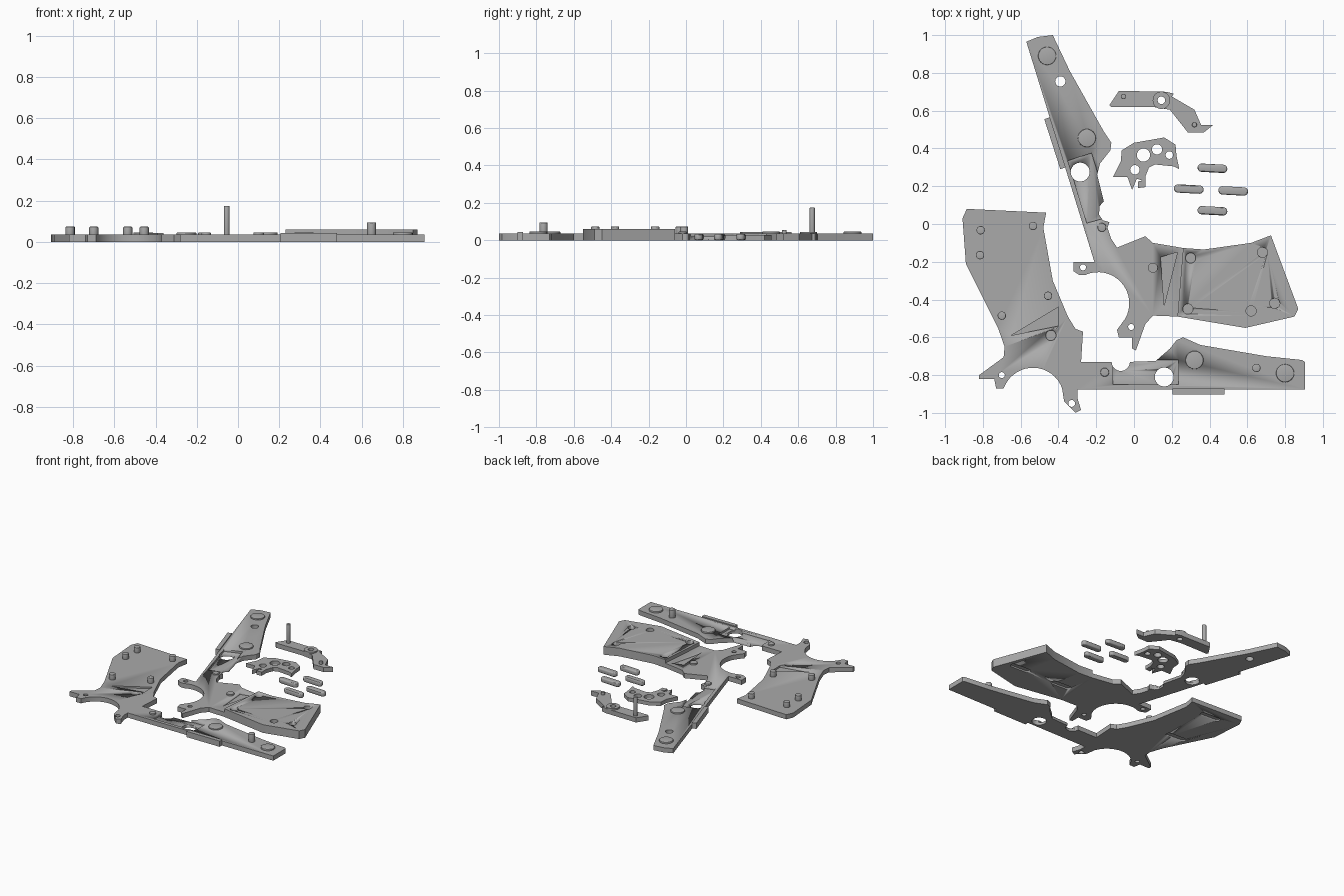
import bpy, math

if "Cube" in bpy.data.objects:
    bpy.data.objects.remove(bpy.data.objects["Cube"])

GREY = bpy.data.materials.new("grey plastic")
GREY.diffuse_color = (0.4, 0.4, 0.4, 1)
GREY.use_nodes = True
GREY.node_tree.nodes["Principled BSDF"].inputs["Base Color"].default_value = GREY.diffuse_color
T = 0.035  # plate thickness


def arc(cx, cy, r, a0, a1, n=16):
    return [(cx + r * math.cos(math.radians(a0 + (a1 - a0) * i / n)),
             cy + r * math.sin(math.radians(a0 + (a1 - a0) * i / n))) for i in range(n + 1)]


def circle(cx, cy, r, n=32):
    return arc(cx, cy, r, 0, 360, n)[:-1]


def capsule(cx, cy, length, r, tilt=0):
    h = length / 2 - r
    pts = arc(h, 0, r, -90, 90, 10) + arc(-h, 0, r, 90, 270, 10)
    c, s = math.cos(math.radians(tilt)), math.sin(math.radians(tilt))
    return [(cx + x * c - y * s, cy + x * s + y * c) for x, y in pts]


def slab(name, outline, z0, z1, holes=(), bevel=0):
    """Extruded flat outline with through holes."""
    cu = bpy.data.curves.new(name, 'CURVE')
    cu.dimensions = '2D'
    cu.fill_mode = 'BOTH'
    cu.extrude = (z1 - z0) / 2
    for loop in [outline, *holes]:
        sp = cu.splines.new('POLY')
        sp.points.add(len(loop) - 1)
        for p, (x, y) in zip(sp.points, loop):
            p.co = (x, y, 0, 1)
        sp.use_cyclic_u = True
    ob = bpy.data.objects.new(name, cu)
    ob.location.z = (z0 + z1) / 2
    bpy.context.collection.objects.link(ob)
    bpy.ops.object.select_all(action='DESELECT')
    ob.select_set(True)
    bpy.context.view_layer.objects.active = ob
    bpy.ops.object.convert(target='MESH')
    ob = bpy.context.object
    # weld the caps to the walls
    bpy.ops.object.mode_set(mode='EDIT')
    bpy.ops.mesh.select_all(action='SELECT')
    bpy.ops.mesh.remove_doubles(threshold=0.0001)
    bpy.ops.mesh.normals_make_consistent(inside=False)
    bpy.ops.mesh.dissolve_limited(angle_limit=0.001)
    bpy.ops.object.mode_set(mode='OBJECT')
    if bevel:
        m = ob.modifiers.new("bevel", 'BEVEL')
        m.width, m.segments, m.limit_method = bevel, 3, 'ANGLE'
        m.angle_limit = math.radians(50)
        bpy.ops.object.modifier_apply(modifier=m.name)
    ob.data.materials.clear()
    ob.data.materials.append(GREY)
    bpy.ops.object.shade_smooth_by_angle(angle=math.radians(30))
    return ob


def carve(ob, outline, z0, z1):
    """Cut a shallow pocket into a part."""
    cutter = slab("cutter", outline, z0, z1)
    cutter.hide_render = True
    bpy.context.view_layer.objects.active = ob
    m = ob.modifiers.new("pocket", 'BOOLEAN')
    m.operation, m.object, m.solver = 'DIFFERENCE', cutter, 'EXACT'
    bpy.ops.object.modifier_apply(modifier=m.name)
    bpy.data.objects.remove(cutter)


def pegs(name, spots, r, z1, bevel=0.004, z0=0.03):
    for x, y in spots:
        slab(name, circle(x, y, r, 24), z0, z1, bevel=bevel)


# left half shell: grip, guard arc and long barrel
left = slab("left_half", [
    (-.885, .08), (-.908, .03), (-.89, -.21), (-.72, -.55), (-.685, -.65), (-.69, -.705),
    (-.82, -.80), (-.82, -.82), (-.74, -.82), (-.73, -.87), (-.69, -.87)]
    + arc(-.535, -.925, .164, 155, 20) + [
    (-.37, -.94), (-.31, -1), (-.28, -.985), (-.30, -.92), (-.30, -.875),
    (.905, -.875), (.905, -.73), (.89, -.72), (.70, -.70), (.35, -.64), (.26, -.60),
    (.225, -.615), (.19, -.66), (.115, -.725)]
    + arc(-.07, -.73, .048, 0, -180) + [
    (-.28, -.73), (-.27, -.57), (-.31, -.555), (-.35, -.49), (-.43, -.30), (-.48, -.02), (-.465, .06)],
    0, T, [circle(.16, -.81, .05), circle(-.70, -.80, .016), circle(-.33, -.95, .018)])
carve(left, [(-.11, -.85), (.235, -.85), (.235, -.72), (-.11, -.72)], .02, .1)
carve(left, [(-.65, -.59), (-.40, -.54), (-.40, -.44)], .023, .1)
carve(left, circle(-.44, -.59, .027), .015, .1)
for y in (-.02, -.38):
    carve(left, capsule(-.69, y, .16, .022, -3), -.1, .012)

# right half shell: barrel and guard arc
right = slab("right_half", [
    (-.57, .965), (-.51, .99), (-.43, 1), (-.34, .81), (-.16, .49), (-.12, .43), (-.125, .39),
    (-.18, .32), (-.195, .26), (-.16, .12), (-.182, .095), (-.185, .05), (-.165, .02), (-.13, .01),
    (-.14, -.02), (-.12, -.08), (-.09, -.125), (.06, -.065), (.10, -.10), (.26, -.127),
    (.23, -.49), (.10, -.485), (.06, -.53), (.01, -.67), (-.01, -.66), (-.01, -.60), (-.08, -.60),
    (-.09, -.56)] + arc(-.19, -.42, .165, -30, 115) + [
    (-.29, -.27), (-.32, -.25), (-.32, -.20), (-.21, -.20)],
    0, T, [circle(-.285, .275, .05), circle(-.27, -.23, .016),
           circle(-.015, -.545, .016), circle(-.39, .755, .027)])
carve(right, [(-.35, .335), (-.225, .375), (-.12, .04), (-.16, .03), (-.25, .005)], .02, .1)
carve(right, [(.14, -.175), (.23, -.15), (.16, -.43)], .023, .1)

# thicker grip of the right half, with sockets and pin slots
grip = slab("right_grip", [
    (.26, -.127), (.37, -.135), (.62, -.10), (.725, -.06), (.87, -.45), (.85, -.49),
    (.59, -.55), (.23, -.49)], 0, .061)
for x, y in [(.30, -.18), (.285, -.45), (.62, -.46), (.745, -.42), (.68, -.15)]:
    carve(grip, circle(x, y, .027), .03, .1)
for x in (.36, .72):
    carve(grip, capsule(x, -.34, .16, .022, -3), -.1, .012)

# side rails
slab("left_rail", [(.205, -.902), (.48, -.902), (.48, -.872), (.205, -.872)], 0, .043)
slab("right_rail", [(-.475, .555), (-.445, .565), (-.362, .30), (-.39, .29)], 0, .043)

# pegs and round pads
pegs("grip_peg", [(-.812, -.033), (-.815, -.165), (-.535, -.01), (-.455, -.38), (-.70, -.485)], .022, .074)
pegs("barrel_peg", [(.648, -.762)], .022, .095)
pegs("barrel_pad", [(-.46, .89), (-.25, .455), (.32, -.72), (.80, -.79)], .048, .046)
pegs("pivot_pad", [(-.17, -.018), (-.155, -.785)], .023, .046)
pegs("locating_pad", [(.10, -.232)], .026, .046, 0)

# trigger lever with its pins
slab("trigger", [
    (-.13, .63), (-.08, .705), (.17, .70), (.21, .69), (.20, .675), (.32, .605), (.355, .525),
    (.42, .525), (.37, .485), (.285, .485), (.19, .605), (.10, .62), (-.12, .62)],
    0, T, [circle(.145, .655, .02)])
slab("trigger_collar", circle(.145, .655, .046), T - .005, .045, [circle(.145, .655, .02)])
pegs("trigger_long_pin", [(-.055, .675)], .014, .175, .003)
pegs("trigger_short_pin", [(.32, .525)], .013, .055, .003)

# cam plate
slab("cam_plate", [
    (-.11, .25), (-.07, .33), (-.065, .39), (0, .43), (.16, .458), (.22, .42), (.225, .36),
    (.24, .29), (.21, .305), (.11, .315), (.08, .30), (.06, .25), (.06, .195), (.02, .19), (.02, .225),
    (.045, .23), (.015, .24), (-.01, .18), (-.035, .25)],
    0, .028, [circle(.05, .365, .035), circle(.122, .395, .027),
              circle(.187, .365, .02), circle(.005, .287, .025)])

# loose pins
for x, y in [(.415, .295), (.29, .185), (.525, .175), (.415, .07)]:
    slab("pin", capsule(x, y, .158, .022, -3), 0, .034, bevel=.009)
